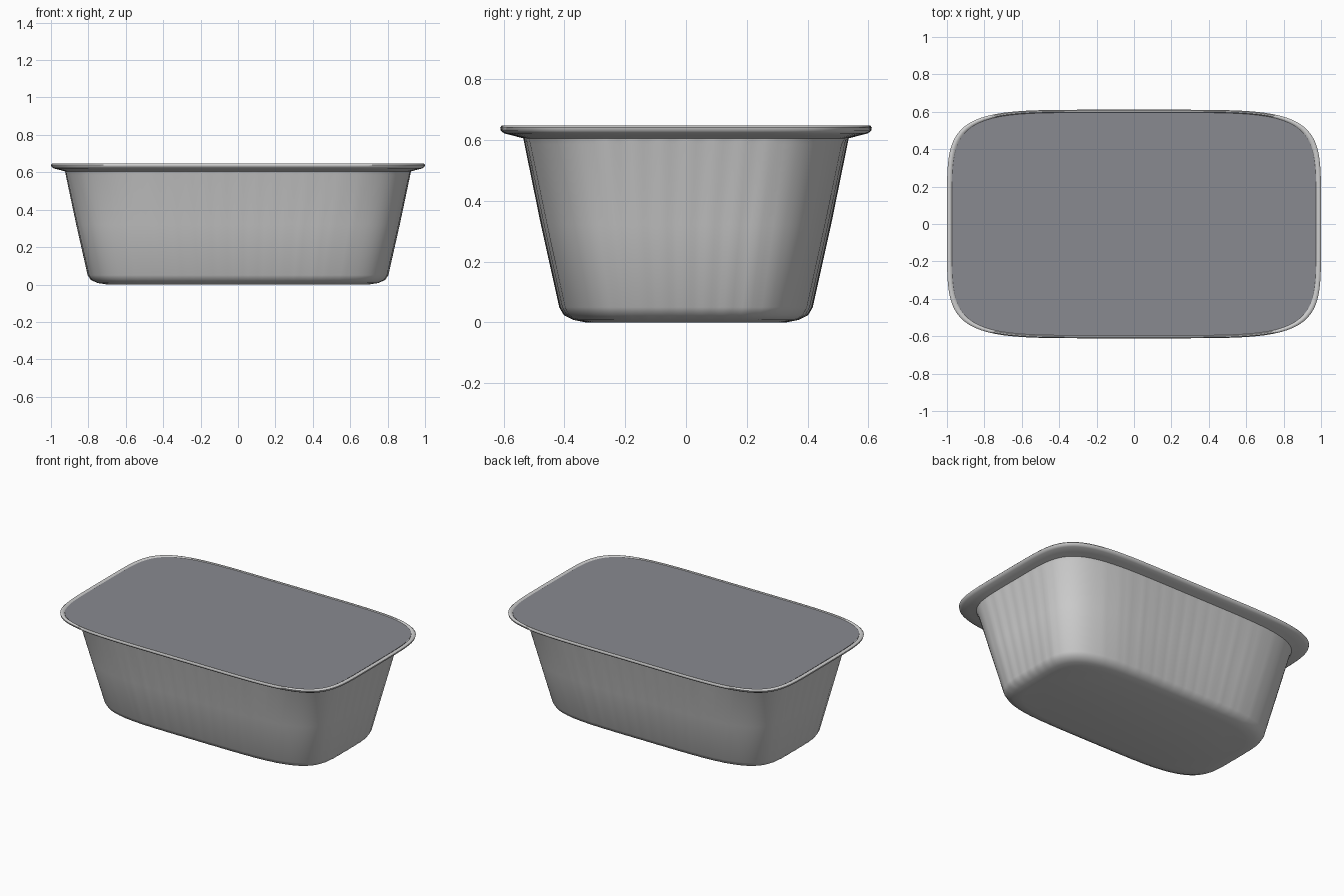
import bpy, bmesh, math

cube = bpy.data.objects.get("Cube")
if cube:
    bpy.data.objects.remove(cube, do_unlink=True)

SEGMENTS = 192


def material(name, colour):
    mat = bpy.data.materials.new(name)
    mat.use_nodes = True
    mat.diffuse_color = (*colour, 1)
    bsdf = mat.node_tree.nodes["Principled BSDF"]
    bsdf.inputs["Base Color"].default_value = (*colour, 1)
    bsdf.inputs["Roughness"].default_value = 0.6
    return mat


def outline(hx, hy, z, power, flute=0.0):
    """Rounded rectangle with softly bowed sides and optional flutes."""
    points = []
    for i in range(SEGMENTS):
        a = math.tau * i / SEGMENTS
        c, s = math.cos(a), math.sin(a)
        r = (abs(c) ** power + abs(s) ** power) ** (-1 / power)
        u, v = r * c, r * s
        x, y = hx * u, hy * v
        # Flutes fade out towards the rounded corners
        if abs(v) > abs(u):
            fade = max(0, min(1, (0.78 - abs(u)) * 8))
            y += math.copysign(flute * fade * math.cos(math.tau * u * 5), v)
        else:
            fade = max(0, min(1, (0.72 - abs(v)) * 6))
            x += math.copysign(flute * fade * math.cos(math.tau * v * 3), u)
        points.append((x, y, z))
    return points


def loft(name, rings, mat, cap_start=False, cap_end=False):
    bm = bmesh.new()
    loops = [[bm.verts.new(p) for p in ring] for ring in rings]
    for low, high in zip(loops, loops[1:]):
        for i in range(SEGMENTS):
            j = (i + 1) % SEGMENTS
            bm.faces.new((low[i], low[j], high[j], high[i]))
    if cap_start:
        bm.faces.new(loops[0][::-1])
    if cap_end:
        bm.faces.new(loops[-1])
    mesh = bpy.data.meshes.new(name)
    bm.to_mesh(mesh)
    bm.free()
    mesh.materials.append(mat)
    obj = bpy.data.objects.new(name, mesh)
    bpy.context.collection.objects.link(obj)
    bpy.ops.object.select_all(action="DESELECT")
    obj.select_set(True)
    bpy.context.view_layer.objects.active = obj
    bpy.ops.object.shade_smooth_by_angle(angle=math.radians(50))
    return obj


foil = material("pale foil", (0.62, 0.62, 0.62))
card = material("grey lid", (0.25, 0.255, 0.28))

# Fluted tray: rounded base edge and sloping walls
loft("tray_body", [
    outline(0.70, 0.33, 0.0, 4.5),
    outline(0.75, 0.37, 0.008, 4.5),
    outline(0.785, 0.40, 0.024, 4.5, 0.002),
    outline(0.80, 0.413, 0.05, 4.5, 0.004),
    outline(0.86, 0.472, 0.32, 4.7, 0.005),
    outline(0.917, 0.527, 0.585, 5, 0.004),
    outline(0.925, 0.535, 0.605, 5),
], foil, cap_start=True)

# Flared flange with a rolled outer lip
loft("rim", [
    outline(0.925, 0.535, 0.605, 5),
    outline(0.955, 0.565, 0.613, 5.2),
    outline(0.985, 0.597, 0.621, 5.5),
    outline(0.998, 0.609, 0.630, 5.5),
    outline(1.0, 0.611, 0.640, 5.5),
    outline(0.993, 0.606, 0.647, 5.5),
    outline(0.982, 0.600, 0.647, 5.5),
    outline(0.972, 0.594, 0.638, 5.5),
], foil)

# Flat lid set just inside the lip
loft("lid", [
    outline(0.974, 0.596, 0.634, 5.5),
    outline(0.974, 0.596, 0.642, 5.5),
], card, cap_start=True, cap_end=True)
